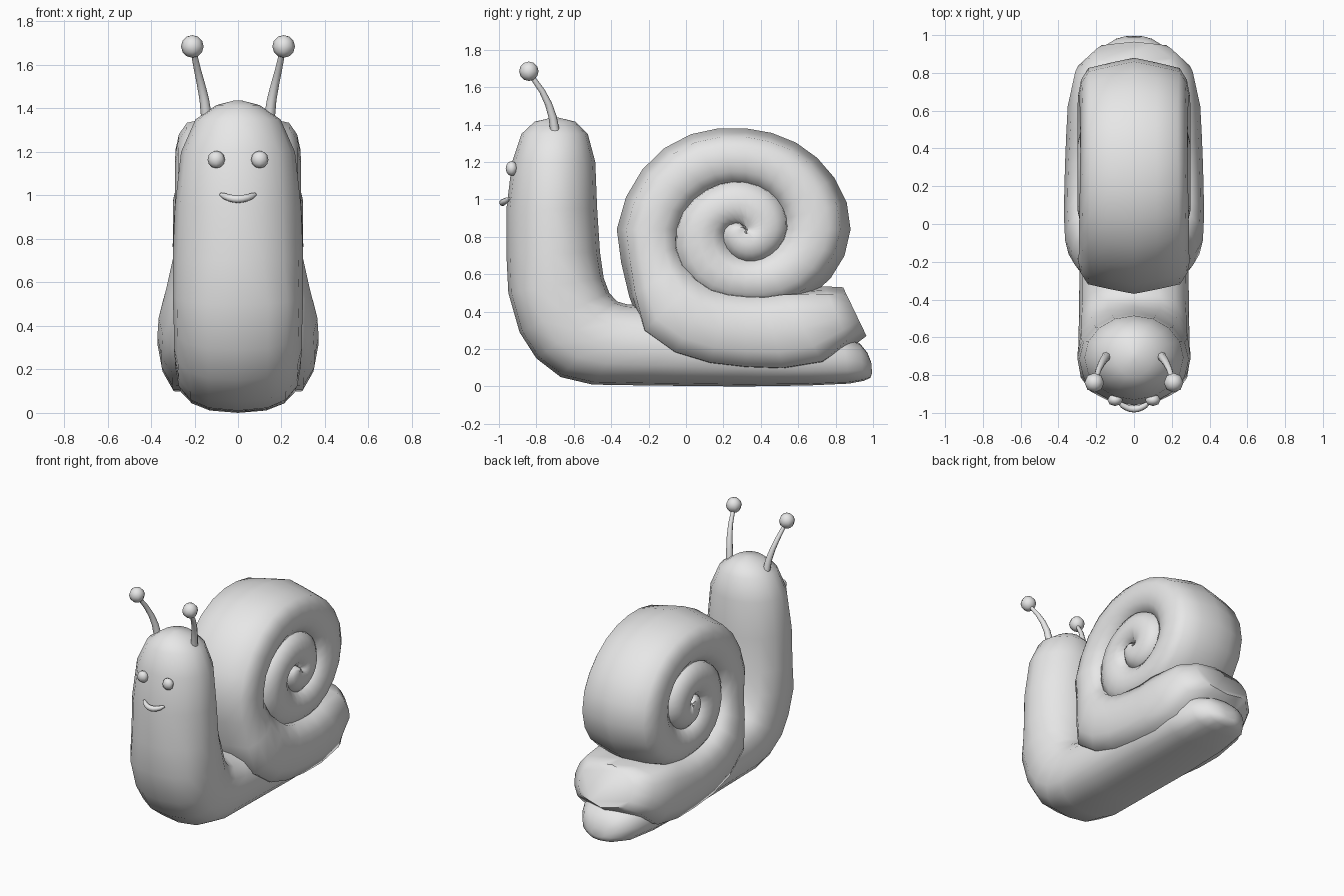
import bpy, bmesh, math
from mathutils import Vector

if "Cube" in bpy.data.objects:
    bpy.data.objects.remove(bpy.data.objects["Cube"])

grey = bpy.data.materials.new("light_grey")
grey.diffuse_color = (0.8, 0.8, 0.8, 1)
grey.use_nodes = True
grey.node_tree.nodes["Principled BSDF"].inputs["Base Color"].default_value = grey.diffuse_color


def finish(name, bm, angle=50):
    bmesh.ops.recalc_face_normals(bm, faces=bm.faces)
    me = bpy.data.meshes.new(name)
    bm.to_mesh(me)
    bm.free()
    me.materials.append(grey)
    ob = bpy.data.objects.new(name, me)
    bpy.context.collection.objects.link(ob)
    bpy.ops.object.select_all(action='DESELECT')
    ob.select_set(True)
    bpy.context.view_layer.objects.active = ob
    bpy.ops.object.shade_smooth_by_angle(angle=math.radians(angle))
    return ob


def loft(name, rings, angle=50):
    """Join and cap a list of point rings."""
    bm = bmesh.new()
    loops = [[bm.verts.new(p) for p in r] for r in rings]
    n = len(loops[0])
    for a, b in zip(loops, loops[1:]):
        for i in range(n):
            j = (i + 1) % n
            bm.faces.new((a[i], a[j], b[j], b[i]))
    bm.faces.new(loops[0])
    bm.faces.new(loops[-1])
    return finish(name, bm, angle)


def place(p, q, w, profile):
    """Map a unit profile between side points p and q, half width w."""
    return [(w * v, (p[0] + q[0] + (p[0] - q[0]) * u) / 2,
             (p[1] + q[1] + (p[1] - q[1]) * u) / 2) for u, v in profile]


def oval(power, n=16):
    pts = []
    for i in range(n):
        c, s = math.cos(2 * math.pi * i / n), math.sin(2 * math.pi * i / n)
        pts.append((math.copysign(abs(c) ** (2 / power), c),
                    math.copysign(abs(s) ** (2 / power), s)))
    return pts


def whorl(c):
    """Broad shell cross-section with shoulders at height c."""
    q = [(1, 0), (0.52 + 0.48 * c, 0.42), (c, 0.82), (0.55 * c, 0.95), (0, 1)]
    half = q + [(-u, v) for u, v in reversed(q[:-1])]
    return half + [(u, -v) for u, v in reversed(half[1:-1])]


def tube(name, path, radii, n=8):
    rings = []
    for i, p in enumerate(path):
        d = Vector(path[min(i + 1, len(path) - 1)]) - Vector(path[max(i - 1, 0)])
        a = d.cross(Vector((0, 1, 0.3))).normalized()
        b = d.cross(a).normalized()
        rings.append([Vector(p) + radii[i] * (a * math.cos(t) + b * math.sin(t))
                      for t in (2 * math.pi * k / n for k in range(n))])
    return loft(name, rings)


def ball(name, centre, r, depth=1.0):
    bm = bmesh.new()
    bmesh.ops.create_uvsphere(bm, u_segments=8, v_segments=6, radius=r)
    for v in bm.verts:
        v.co = Vector((v.co.x, v.co.y * depth, v.co.z)) + Vector(centre)
    return finish(name, bm, 60)


# Body: outer point, inner point, half width from head crown to tail
body = [
    ((-0.72, 1.437), (-0.68, 1.437), 0.015),
    ((-0.81, 1.415), (-0.59, 1.415), 0.10),
    ((-0.88, 1.35), (-0.525, 1.35), 0.195),
    ((-0.93, 1.20), (-0.485, 1.20), 0.262),
    ((-0.96, 0.95), (-0.475, 0.95), 0.29),
    ((-0.96, 0.70), (-0.46, 0.72), 0.30),
    ((-0.95, 0.50), (-0.44, 0.58), 0.30),
    ((-0.89, 0.29), (-0.41, 0.50), 0.295),
    ((-0.80, 0.15), (-0.37, 0.455), 0.295),
    ((-0.67, 0.05), (-0.32, 0.44), 0.29),
    ((-0.50, 0.01), (-0.22, 0.43), 0.29),
    ((-0.20, 0.005), (-0.05, 0.41), 0.285),
    ((0.30, 0.0), (0.30, 0.36), 0.28),
    ((0.65, 0.005), (0.65, 0.30), 0.26),
    ((0.87, 0.015), (0.84, 0.27), 0.22),
    ((0.95, 0.03), (0.93, 0.23), 0.16),
    ((0.985, 0.045), (0.97, 0.18), 0.10),
    ((0.995, 0.07), (0.99, 0.13), 0.05),
]
loft("body", [place(p, q, w, oval(2.0 if p[1] > 0.6 else 2.5)) for p, q, w in body])

# Shell: outer radius and half width every 45 degrees, winding inward
CY, CZ = 0.32, 0.84
radius = [0.87, 0.75, 0.78, 0.69, 0.615, 0.54, 0.54, 0.56, 0.50, 0.435, 0.455,
          0.415, 0.34, 0.295, 0.275, 0.26, 0.23, 0.21, 0.18, 0.15, 0.08, 0.05]
width = [0.345, 0.365, 0.365, 0.297, 0.29, 0.285, 0.285, 0.295, 0.30, 0.30, 0.30,
         0.30, 0.30, 0.30, 0.30, 0.30, 0.30, 0.30, 0.295, 0.29, 0.28, 0.27]


def sample(table, k):
    """Smooth lookup between table entries."""
    if k >= len(table) - 1:
        return table[-1]
    i = int(k)
    t = k - i
    a, b, c, d = (table[min(max(j, 0), len(table) - 1)] for j in range(i - 1, i + 3))
    return b + 0.5 * t * (c - a + t * (2*a - 5*b + 4*c - d + t * (3*(b - c) + d - a)))


def polar(k, r):
    a = -math.pi / 4 * (k + 1)
    return CY + r * math.cos(a), CZ + r * math.sin(a)


# Tapered open end of the shell, then the winding whorls
rings = [place((0.965, 0.27), (0.84, 0.53), 0.21, whorl(0.7)),
         place((0.88, 0.205), (0.74, 0.535), 0.31, whorl(0.75))]
steps = 3
for s in range(1, 20 * steps + 1):
    k = s / steps
    outer, w = sample(radius, k), sample(width, k)
    inner = sample(radius, k + 8) - 0.09 if k + 8 <= 21 else -0.06
    if 2.1 < k < 2.9:        # step where the wide lip meets the round whorl
        outer, w = (0.72, 0.33) if k < 2.5 else (0.69, 0.30)
    shoulder = 0.92 if k < 2.1 else 0.8 if k < 2.5 else 0.72
    rings.append(place(polar(k, outer), polar(k, max(inner, -0.06)), w, whorl(shoulder)))
loft("spiral_shell", rings, 60)

# Feelers and eyes, mirrored
for side, s in (("left", -1), ("right", 1)):
    path = [(s * 0.145, -0.70, 1.36), (s * 0.155, -0.713, 1.44), (s * 0.17, -0.735, 1.51),
            (s * 0.187, -0.77, 1.58), (s * 0.205, -0.83, 1.665)]
    tube("feeler_stalk_" + side, path, [0.025, 0.022, 0.019, 0.016, 0.013])
    ball("feeler_tip_" + side, (s * 0.21, -0.84, 1.685), 0.052)
    ball("eye_" + side, (s * 0.10, -0.932, 1.165), 0.04, 0.8)

# Smiling mouth
smile = []
for i in range(9):
    x = -0.08 + 0.16 * i / 8
    f = (x / 0.08) ** 2
    smile.append((x, -0.98 + 0.035 * f, 0.983 + 0.022 * f))
tube("mouth", smile, [0.008, 0.015, 0.017, 0.018, 0.019, 0.018, 0.017, 0.015, 0.008])
